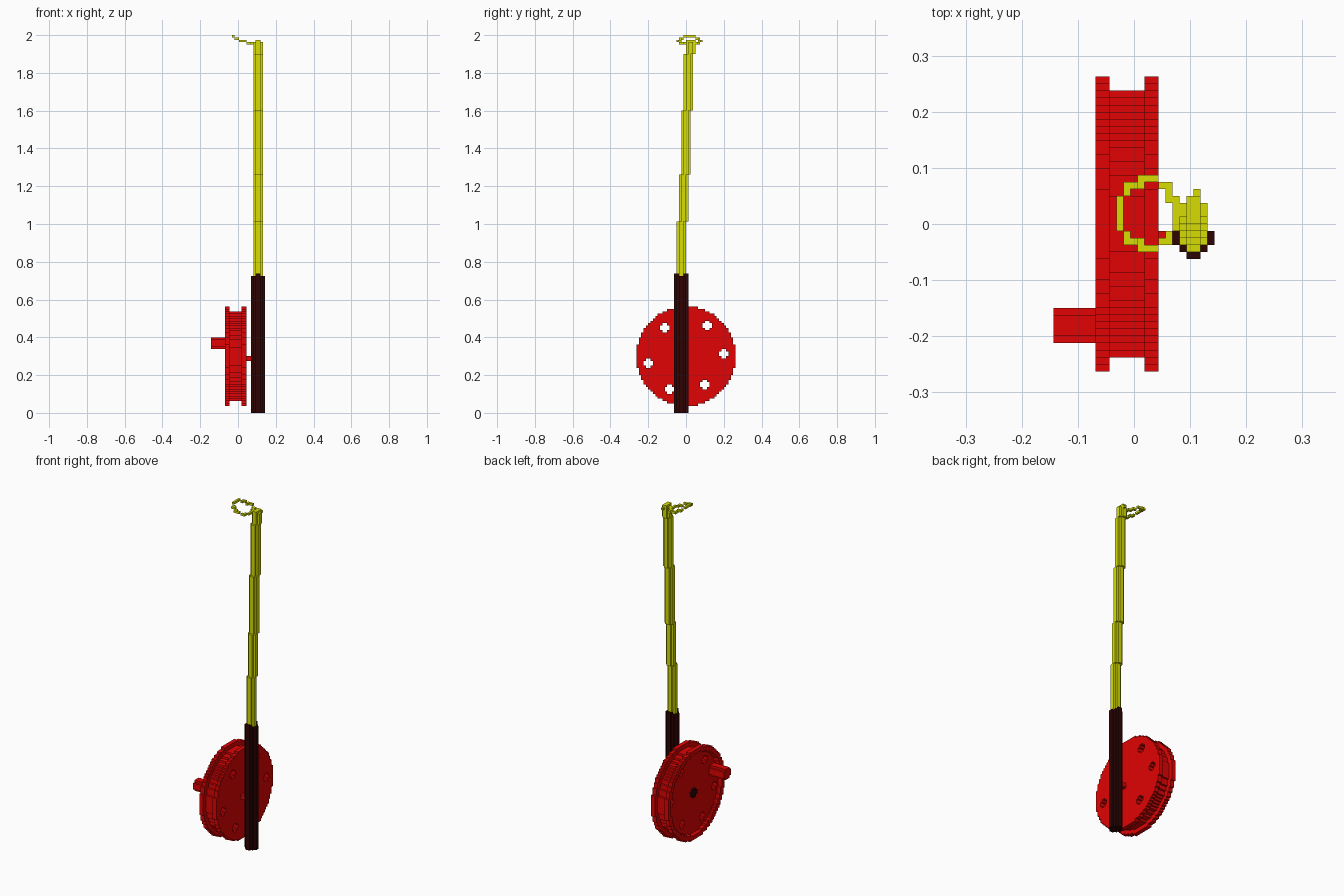
import bpy, bmesh
from mathutils import Vector

if "Cube" in bpy.data.objects:
    bpy.data.objects.remove(bpy.data.objects["Cube"])

U = 0.0125                                   # edge of one cube
ORIGIN = Vector((-11.5 * U, -21 * U, 0))     # corner of the cube grid


def material(name, rgb):
    m = bpy.data.materials.new(name)
    m.diffuse_color = (*rgb, 1)
    m.use_nodes = True
    m.node_tree.nodes["Principled BSDF"].inputs["Base Color"].default_value = m.diffuse_color
    return m


RED = material("red", (0.75, 0.001, 0.001))
YELLOW = material("yellow", (0.68, 0.73, 0.001))
BROWN = material("dark brown", (0.028, 0.001, 0.001))


def box(i0, i1, j0, j1, k0, k1):
    return {(i, j, k) for i in range(i0, i1) for j in range(j0, j1) for k in range(k0, k1)}


def disc_x(i0, i1, cj, ck, r):
    """Round stack of cubes along x."""
    n = int(r) + 2
    return {c for c in box(i0, i1, int(cj) - n, int(cj) + n, int(ck) - n, int(ck) + n)
            if (c[1] + .5 - cj) ** 2 + (c[2] + .5 - ck) ** 2 < r * r}


def disc_z(k0, k1, ci, cj, r):
    """Round stack of cubes along z."""
    return {(j, k, i) for i, j, k in disc_x(k0, k1, ci, cj, r)}


# Reel: open rim on the crank side, drum, solid flange, six round holes
CY, CZ = 21, 24
drum = disc_x(8, 13, CY, CZ, 19)
flange_left = disc_x(6, 8, CY, CZ, 21) - disc_x(6, 8, CY, CZ, 19)
flange_right = disc_x(13, 15, CY, CZ, 21)
for dj, dk in ((16, 1), (9, 13), (-9, 12), (-16, -3), (-7, -14), (8, -12)):
    hole = disc_x(8, 15, CY + dj, CZ + dk, 2)
    drum -= hole
    flange_right -= hole
pin = disc_x(7, 8, CY, CZ, 2)

# Crank knob and the axle joining reel to handle
knob = disc_x(0, 8, 6.5, 29.5, 2.5)
axle = box(15, 17, 18, 20, 22, 24)

# Handle
handle = disc_z(0, 58, 20, 19, 2.7) | box(19, 21, 16, 22, 58, 59)

# Rod in stepped sections, each shifted one cube back
rod = set()
for n, (k0, k1) in enumerate(((58, 81), (81, 101), (101, 128), (128, 152), (152, 157))):
    rod |= disc_z(k0, k1, 20, 19 + n, 2)
rod |= box(19, 21, 21, 25, 157, 158) | box(20, 21, 25, 26, 156, 157)
rod -= handle

# Tip ring, sloping down towards the rod: column, height, y runs
ring = set()
for i, k, runs in ((9, 159, ((20, 25),)), (10, 158, ((18, 20), (25, 27))),
                   (11, 158, ((18, 19), (26, 27))), (12, 157, ((17, 19), (26, 28))),
                   (13, 157, ((17, 18), (27, 28))), (14, 157, ((17, 18), (27, 28))),
                   (15, 156, ((18, 19), (26, 27))), (16, 156, ((18, 20), (24, 27))),
                   (17, 156, ((20, 25),))):
    for j0, j1 in runs:
        ring |= box(i, i + 1, j0, j1, k, k + 1)

PARTS = (("reel_drum", drum, RED), ("left_rim", flange_left, RED),
         ("right_flange", flange_right, RED), ("centre_pin", pin, BROWN),
         ("crank_knob", knob, RED), ("axle", axle, RED), ("handle", handle, BROWN),
         ("rod", rod, YELLOW), ("tip_ring", ring, YELLOW))
SOLID = set().union(*(p[1] for p in PARTS))


def build(name, cells, mat):
    """Mesh the exposed cube faces of a part."""
    bm = bmesh.new()
    cache = {}

    def vert(p):
        if p not in cache:
            cache[p] = bm.verts.new(ORIGIN + Vector(p) * U)
        return cache[p]

    for c in sorted(cells):
        for a in range(3):
            b, d = (a + 1) % 3, (a + 2) % 3
            for s in (0, 1):
                near = list(c)
                near[a] += 2 * s - 1
                if tuple(near) in SOLID:
                    continue
                quad = []
                for u, v in ((0, 0), (1, 0), (1, 1), (0, 1)):
                    p = list(c)
                    p[a] += s
                    p[b] += u
                    p[d] += v
                    quad.append(vert(tuple(p)))
                bm.faces.new(quad if s else quad[::-1])
    me = bpy.data.meshes.new(name)
    bm.to_mesh(me)
    bm.free()
    me.materials.append(mat)
    bpy.context.collection.objects.link(bpy.data.objects.new(name, me))


for part in PARTS:
    build(*part)
